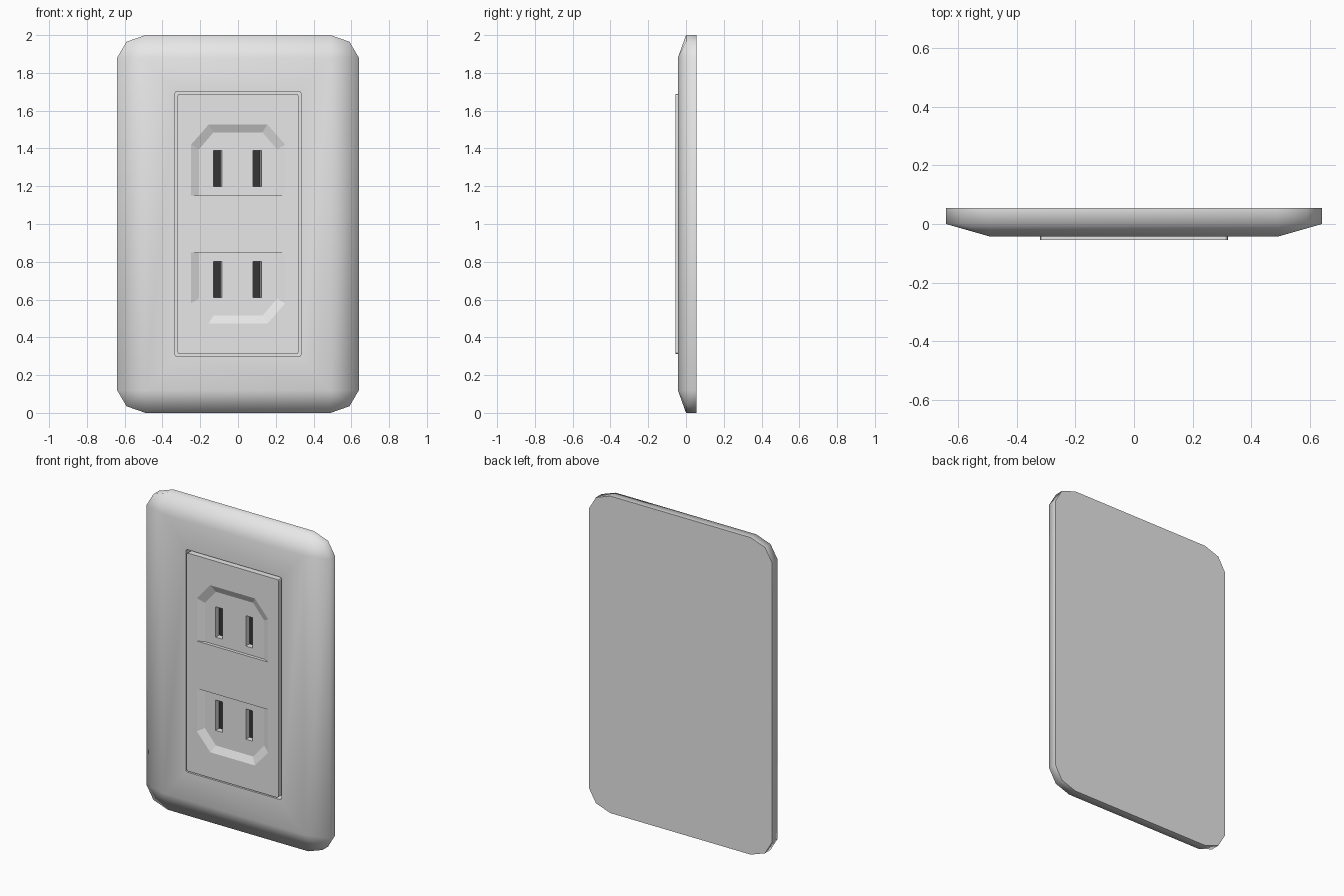
import bpy, bmesh, math

if "Cube" in bpy.data.objects:
    bpy.data.objects.remove(bpy.data.objects["Cube"])


def material(name, rgb):
    m = bpy.data.materials.new(name)
    m.diffuse_color = (*rgb, 1)
    m.use_nodes = True
    m.node_tree.nodes["Principled BSDF"].inputs["Base Color"].default_value = m.diffuse_color
    return m


plastic = material("light_grey_plastic", (0.8, 0.8, 0.8))
dark = material("dark_slot", (0.035, 0.035, 0.035))


def outline(hx, hz, cuts):
    """Mirrored corner points (x, z) around the centre z = 1; cuts are (dx, dz) insets."""
    pts = []
    for sx, sz in ((1, 1), (1, -1), (-1, -1), (-1, 1)):
        corner = [(sx * (hx - dx), 1 + sz * (hz - dz)) for dx, dz in cuts]
        pts += corner if sx * sz > 0 else corner[::-1]
    return pts


def loft(name, rings, dark_end=False):
    """Closed solid through (y, outline) rings; the last cap may be dark."""
    bm = bmesh.new()
    loops = [[bm.verts.new((x, y, z)) for x, z in pts] for y, pts in rings]
    for a, b in zip(loops, loops[1:]):
        for i in range(len(a)):
            j = (i + 1) % len(a)
            bm.faces.new((a[i], a[j], b[j], b[i]))
    bm.faces.new(loops[0])
    bm.faces.new(loops[-1]).material_index = int(dark_end)
    bmesh.ops.remove_doubles(bm, verts=bm.verts[:], dist=1e-5)
    bmesh.ops.recalc_face_normals(bm, faces=bm.faces[:])
    me = bpy.data.meshes.new(name)
    bm.to_mesh(me)
    bm.free()
    me.materials.append(plastic)
    me.materials.append(dark)
    ob = bpy.data.objects.new(name, me)
    bpy.context.collection.objects.link(ob)
    return ob


def activate(ob):
    bpy.ops.object.select_all(action='DESELECT')
    ob.select_set(True)
    bpy.context.view_layer.objects.active = ob


def cut(target, cutter):
    cutter.hide_render = True
    activate(target)
    mod = target.modifiers.new("cut", 'BOOLEAN')
    mod.operation, mod.solver, mod.object = 'DIFFERENCE', 'EXACT', cutter
    bpy.ops.object.modifier_apply(modifier=mod.name)
    bpy.data.objects.remove(cutter)


# Wall plate: chamfered outline, sloped rim, rectangular opening
rim = outline(0.64, 1.0, [(0.15, 0), (0.05, 0.035), (0, 0.12)])
face = outline(0.49, 0.88, [(0, 0)] * 3)
hole = outline(0.333, 0.702, [(0.01, 0), (0.003, 0.003), (0, 0.01)])
plate = loft("wall_plate", [(0.055, rim), (0.0, rim), (-0.043, face),
                            (-0.043, hole), (0.03, hole)])
activate(plate)
bpy.ops.object.shade_smooth_by_angle(angle=math.radians(80))

# Socket insert, slightly proud of the plate
block = outline(0.32, 0.688, [(0.01, 0), (0.003, 0.003), (0, 0.01)])
insert = loft("socket_insert", [(0.04, block), (-0.055, block)])

FRONT, FLOOR, OUT = -0.055, -0.035, -0.075
for s, label in ((1, "upper"), (-1, "lower")):
    # Recess with sloped sides and a straight inner step
    def recess(g):
        half = [(0.207 + g, 0.15), (0.207 + g, 0.395 + g * 0.6), (0.13 + g * 0.6, 0.485 + g)]
        pts = half + [(-x, z) for x, z in half[::-1]]
        return [(x, 1 + s * z) for x, z in pts]
    cut(insert, loft(label + "_recess_cutter",
                     [(OUT, recess(0.084)), (FLOOR, recess(0))]))
    # Two blade slots with dark bottoms
    for x0, x1 in ((-0.131, -0.085), (0.079, 0.125)):
        def slot(d):
            return [(x, 1 + s * z) for x, z in
                    ((x0, 0.198), (x1 - d, 0.198), (x1 - d, 0.39), (x0, 0.39))]
        cut(insert, loft(label + "_slot_cutter",
                         [(OUT, slot(0)), (FLOOR, slot(0)), (0.0, slot(0.008))], True))
